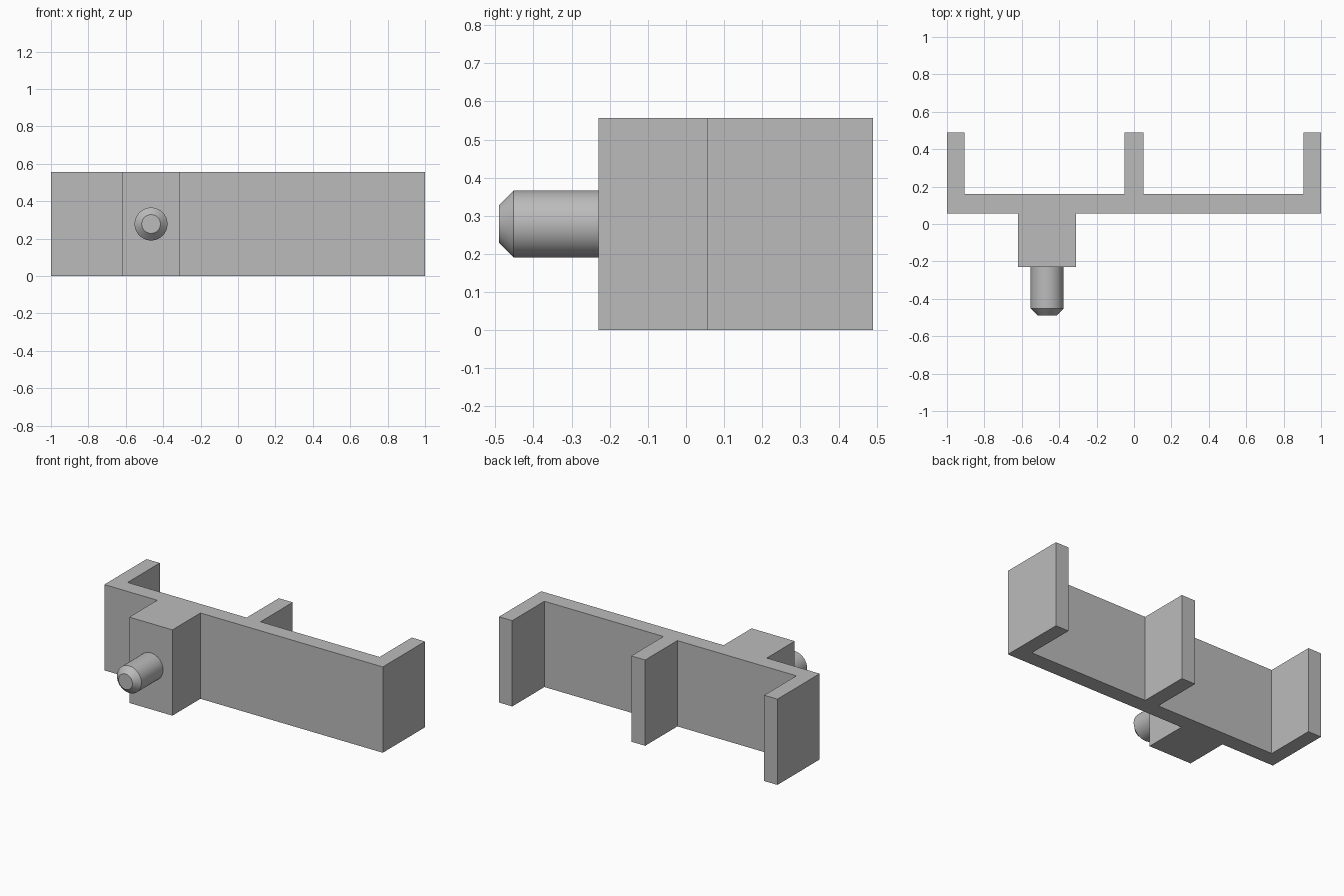
import bpy
import bmesh
import math
from mathutils import Vector

cube = bpy.data.objects.get("Cube")
if cube:
    bpy.data.objects.remove(cube, do_unlink=True)

HEIGHT = 0.557
BACK, WALL_BACK, WALL_FRONT, BLOCK_FRONT = 0.49, 0.16, 0.057, -0.23
PIN_X, PIN_Z = -0.465, HEIGHT / 2

grey = bpy.data.materials.new("plain grey")
grey.use_nodes = True
colour = (0.5, 0.5, 0.5, 1)
grey.diffuse_color = colour
grey.node_tree.nodes["Principled BSDF"].inputs["Base Color"].default_value = colour


def add_object(name, bm):
    bmesh.ops.recalc_face_normals(bm, faces=bm.faces)
    mesh = bpy.data.meshes.new(name)
    bm.to_mesh(mesh)
    bm.free()
    mesh.materials.append(grey)
    obj = bpy.data.objects.new(name, mesh)
    bpy.context.collection.objects.link(obj)
    return obj


# Bracket: wall, three rear arms and front block as one extruded outline
outline = [(-1, WALL_FRONT), (-0.62, WALL_FRONT), (-0.62, BLOCK_FRONT),
           (-0.31, BLOCK_FRONT), (-0.31, WALL_FRONT), (1, WALL_FRONT)]
for right, left in ((0.905, 1), (-0.05, 0.05), (-1, -0.905)):
    arm = [(left, WALL_BACK), (left, BACK), (right, BACK), (right, WALL_BACK)]
    outline += [p for p in arm if not (abs(p[0]) == 1 and p[1] == WALL_BACK)]

bm = bmesh.new()
base = bm.faces.new([bm.verts.new((x, y, 0)) for x, y in outline])
top = bmesh.ops.extrude_face_region(bm, geom=[base], use_keep_orig=True)
bmesh.ops.translate(bm, vec=(0, 0, HEIGHT),
                    verts=[g for g in top["geom"] if isinstance(g, bmesh.types.BMVert)])
add_object("bracket", bm)

# Round pin with a chamfered tip, turned around the y axis
profile = [(0.088, BLOCK_FRONT + 0.01), (0.088, -0.452), (0.05, -0.49)]
SIDES = 64
bm = bmesh.new()
rings = []
for radius, y in profile:
    angles = [2 * math.pi * i / SIDES for i in range(SIDES)]
    rings.append([bm.verts.new(Vector((PIN_X + radius * math.cos(a), y,
                                       PIN_Z + radius * math.sin(a)))) for a in angles])
for a, b in zip(rings, rings[1:]):
    for i in range(SIDES):
        j = (i + 1) % SIDES
        bm.faces.new((a[i], a[j], b[j], b[i]))
bm.faces.new(rings[0])
bm.faces.new(rings[-1])
pin = add_object("pin", bm)

bpy.ops.object.select_all(action="DESELECT")
pin.select_set(True)
bpy.context.view_layer.objects.active = pin
bpy.ops.object.shade_smooth_by_angle(angle=math.radians(30))
